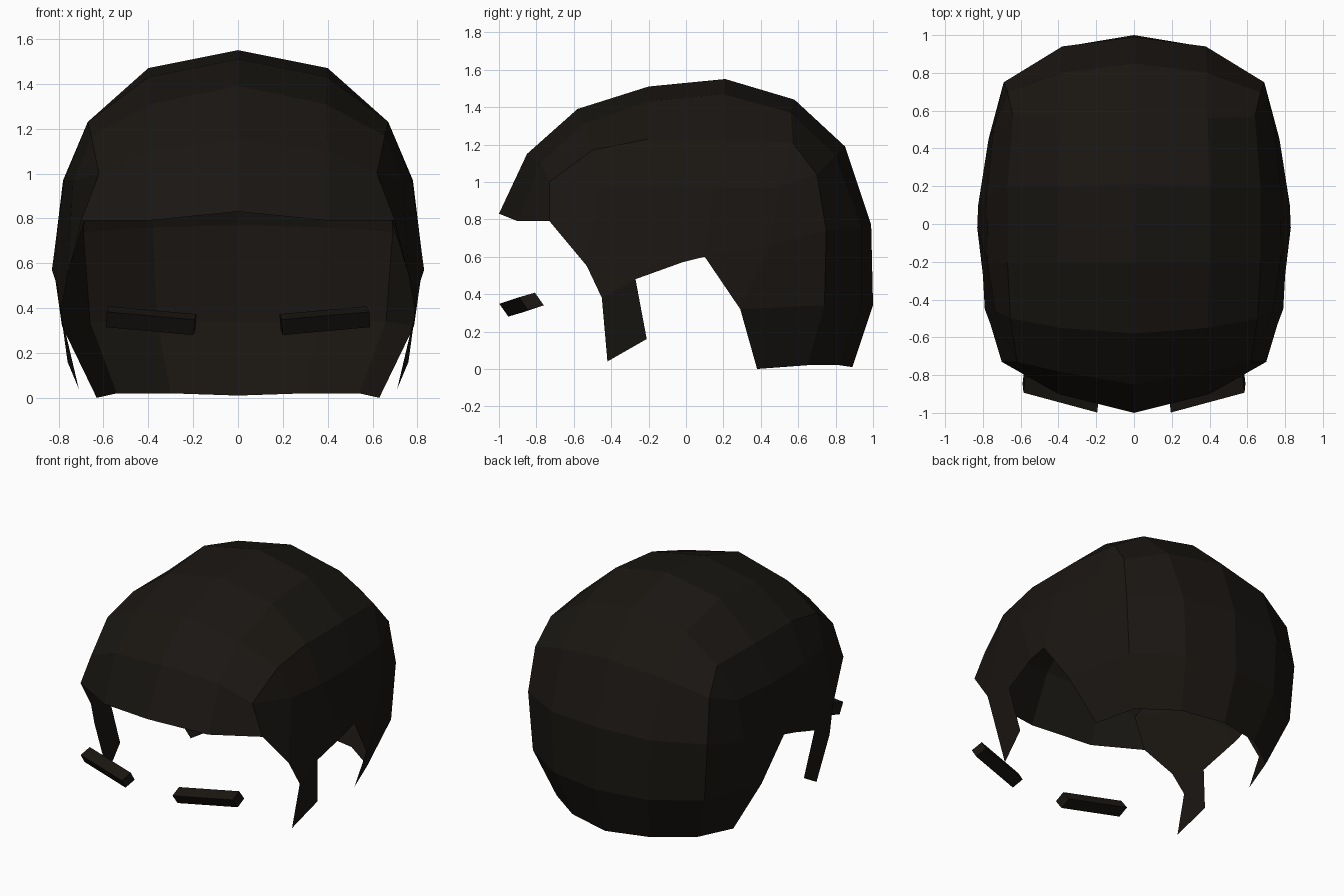
import bpy, bmesh
from mathutils import Vector

if "Cube" in bpy.data.objects:
    bpy.data.objects.remove(bpy.data.objects["Cube"])

mat = bpy.data.materials.new("dark_hair")
mat.diffuse_color = (0.01, 0.008, 0.006, 1)
mat.use_nodes = True
mat.node_tree.nodes["Principled BSDF"].inputs["Base Color"].default_value = mat.diffuse_color


def finish(name, bm):
    me = bpy.data.meshes.new(name)
    bm.to_mesh(me)
    bm.free()
    me.materials.append(mat)
    ob = bpy.data.objects.new(name, me)
    bpy.context.collection.objects.link(ob)
    mod = ob.modifiers.new("mirror", 'MIRROR')
    mod.use_clip = True
    mod.merge_threshold = 0.001
    return ob


# Hair cap: right half, skinned between front-to-back curves
bm = bmesh.new()


def pts(*coords):
    return [bm.verts.new(c) for c in coords]


def bridge(a, b):
    for i in range(len(a) - 1):
        loop = list(dict.fromkeys((a[i], b[i], b[i + 1], a[i + 1])))
        if len(loop) > 2:
            bm.faces.new(loop)


# Centre line, middle curve and corner curve, from fringe over crown to nape
centre = pts(*[(0, y, z) for y, z in (
    (-1, .83), (-.85, 1.15), (-.58, 1.39), (-.2, 1.51), (.21, 1.55),
    (.58, 1.44), (.85, 1.19), (.99, .77), (1, .34), (.89, .01))])
middle = pts((.4, -.9, .79), (.4, -.78, 1.1), (.39, -.55, 1.31),
             (.4, -.2, 1.43), (.4, .2, 1.47), (.39, .56, 1.37),
             (.39, .8, 1.14), (.38, .94, .76), (.36, .94, .34), (.3, .82, .02))
corner = pts((.7, -.73, .79), (.62, -.73, 1.0), (.655, -.5, 1.17),
             (.67, -.2, 1.23), (.67, .2, 1.23), (.64, .57, 1.21),
             (.67, .7, 1.04), (.69, .75, .74), (.66, .74, .34), (.54, .65, .02))
bridge(centre, middle)
bridge(middle, corner)

# Sides above the ears
a1, a2, a3, a4 = pts((.735, -.46, .97), (.775, -.2, .97),
                     (.78, .15, .97), (.745, .5, .97))
b0, b1, b2, b3, b4 = pts((.76, -.53, .55), (.8, -.27, .48), (.83, -.02, .57),
                         (.825, .1, .6), (.77, .45, .66))
bridge(corner[1:7], [corner[1], a1, a2, a3, a4, corner[6]])
bridge([corner[1], a1, a2, a2, a3, a4, corner[6]],
       [corner[0], b0, b1, b2, b3, b4, corner[7]])

# Sides behind the ears
p, q = pts((.785, .29, .32), (.63, .38, 0))
bridge([b3, b4, corner[7]], [p, p, corner[8]])
bridge([p, corner[8]], [q, corner[9]])

# Sideburns
s0, s1, s2 = pts((.79, -.45, .38), (.71, -.42, .04), (.76, -.21, .16))
bridge([b0, b1], [s0, s0])
bridge([s0, b1], [s1, s2])
finish("hair_cap", bm)

# Eyebrows: slanted bars
bm = bmesh.new()
bmesh.ops.create_cube(bm, size=1)
base = Vector((.2, -.95, .28))
along, depth, height = (Vector(v) for v in (
    (.39, .105, .035), (-.01, .085, .025), (-.005, -.048, .068)))
for v in bm.verts:
    u = v.co + Vector((.5, .5, .5))
    v.co = base + along * u.x + depth * u.y + height * u.z
finish("eyebrows", bm)
